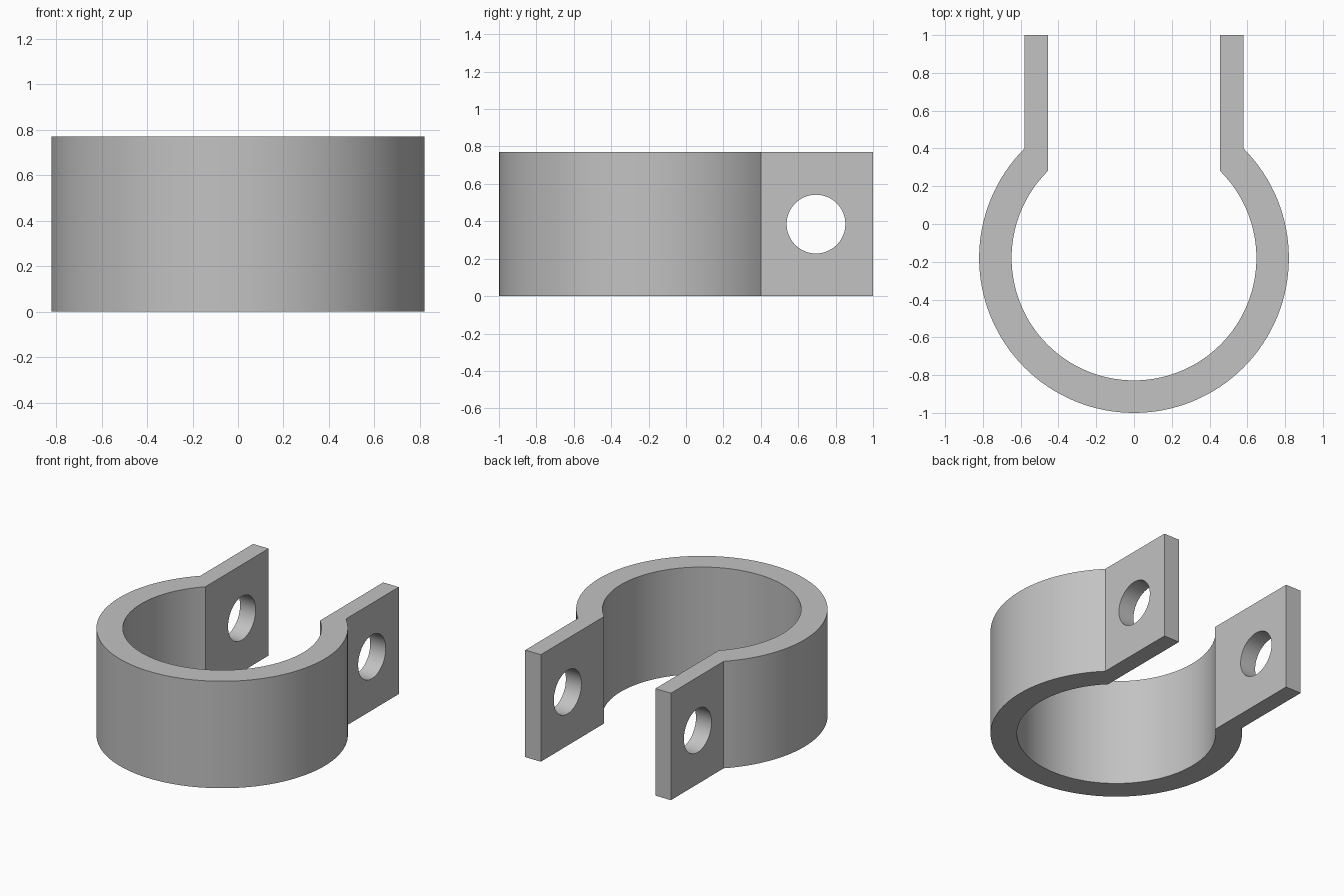
import bpy
import bmesh
import math

cube = bpy.data.objects.get("Cube")
if cube:
    bpy.data.objects.remove(cube, do_unlink=True)

HEIGHT = 0.77
CENTRE_Y = -0.18
OUTER_R, INNER_R = 0.82, 0.648
OUTER_X, INNER_X = 0.58, 0.456   # faces of the lugs
HOLE_Y, HOLE_R = 0.695, 0.157
SEGMENTS = 96

metal = bpy.data.materials.new("grey metal")
metal.use_nodes = True
colour = (0.54, 0.54, 0.54, 1)
metal.diffuse_color = colour
metal.node_tree.nodes["Principled BSDF"].inputs["Base Color"].default_value = colour


def rail(radius, lug_x):
    """Open outline: lug end, around the ring, other lug end."""
    start = math.acos(lug_x / radius)
    sweep = math.pi + 2 * start
    arc = []
    for i in range(SEGMENTS + 1):
        a = start - sweep * i / SEGMENTS
        arc.append((radius * math.cos(a), CENTRE_Y + radius * math.sin(a)))
    return [(lug_x, 1)] + arc + [(-lug_x, 1)]


# Clamp band with both lugs: a strip between two rails, extruded upward
bm = bmesh.new()
outer = [bm.verts.new((x, y, 0)) for x, y in rail(OUTER_R, OUTER_X)]
inner = [bm.verts.new((x, y, 0)) for x, y in rail(INNER_R, INNER_X)]
for i in range(len(outer) - 1):
    bm.faces.new((outer[i], outer[i + 1], inner[i + 1], inner[i]))
result = bmesh.ops.extrude_face_region(bm, geom=bm.faces[:])
top = [v for v in result["geom"] if isinstance(v, bmesh.types.BMVert)]
bmesh.ops.translate(bm, vec=(0, 0, HEIGHT), verts=top)
bmesh.ops.recalc_face_normals(bm, faces=bm.faces[:])
mesh = bpy.data.meshes.new("clamp_band")
bm.to_mesh(mesh)
bm.free()
mesh.materials.append(metal)
band = bpy.data.objects.new("clamp_band", mesh)
bpy.context.collection.objects.link(band)

# Bolt hole through both lugs
bpy.ops.mesh.primitive_cylinder_add(
    vertices=64, radius=HOLE_R, depth=2,
    location=(0, HOLE_Y, HEIGHT / 2), rotation=(0, math.pi / 2, 0))
cutter = bpy.context.object
cutter.name = "bolt_hole_cutter"
cutter.data.materials.append(metal)
cutter.hide_render = True

bpy.ops.object.select_all(action="DESELECT")
band.select_set(True)
bpy.context.view_layer.objects.active = band
cut = band.modifiers.new("bolt_hole", "BOOLEAN")
cut.operation = "DIFFERENCE"
cut.solver = "EXACT"
cut.object = cutter
bpy.ops.object.modifier_apply(modifier=cut.name)
bpy.data.objects.remove(cutter, do_unlink=True)

# Smooth ring and holes, crisp rims and lug corners
bpy.ops.object.shade_smooth_by_angle(angle=math.radians(30))
